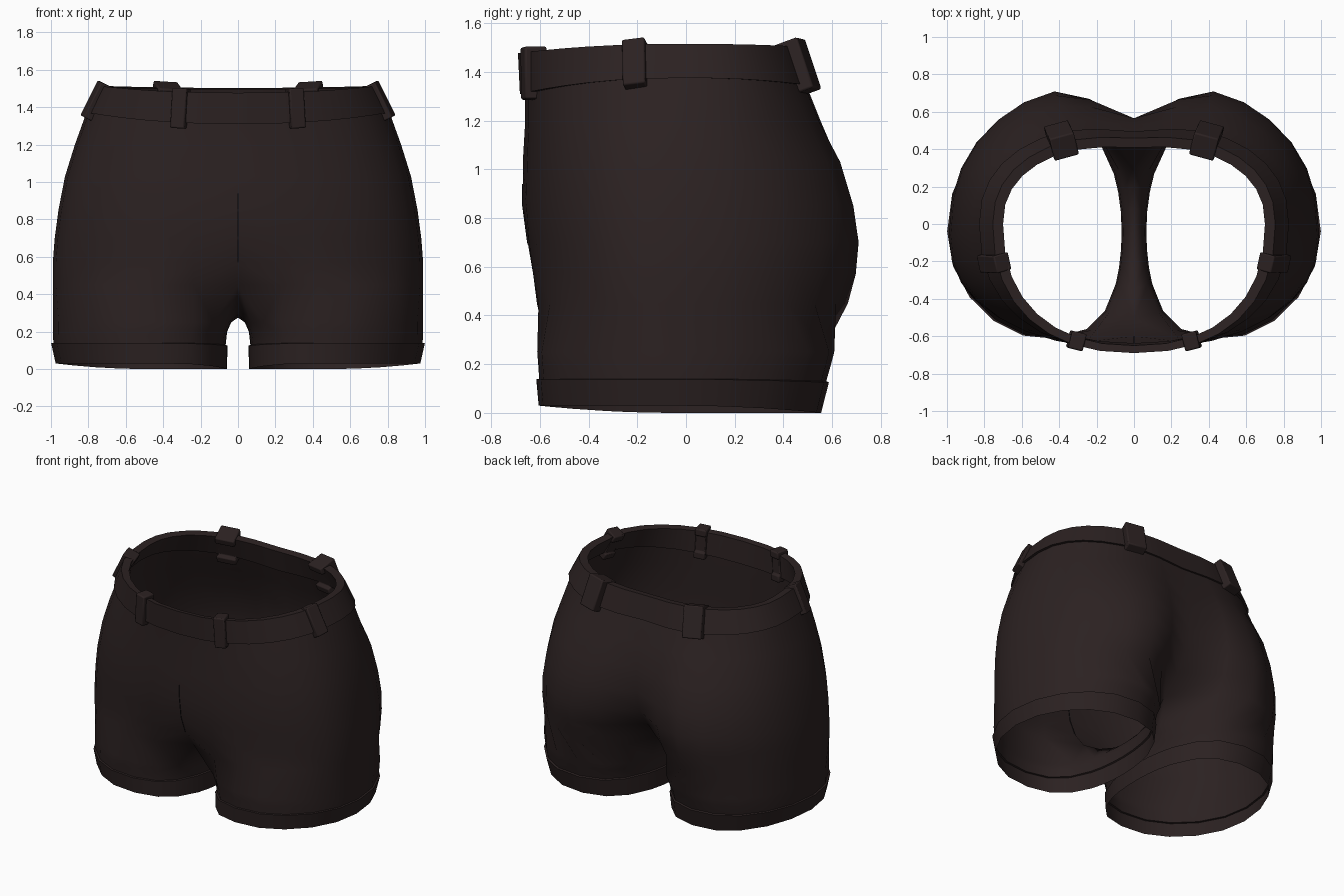
import bpy
import bmesh
from math import sin, cos, pi, exp, radians
from mathutils import Vector

cube = bpy.data.objects.get("Cube")
if cube:
    bpy.data.objects.remove(cube, do_unlink=True)

COLS = 16      # columns from front centre round to back centre
POW = 2 / 2.3  # squareness of the cross-sections


def material(name, rgb):
    m = bpy.data.materials.new(name)
    m.use_nodes = True
    m.diffuse_color = (*rgb, 1)
    bsdf = m.node_tree.nodes["Principled BSDF"]
    bsdf.inputs["Base Color"].default_value = (*rgb, 1)
    bsdf.inputs["Roughness"].default_value = 0.8
    return m


cloth = material("dark brown cloth", (0.0245, 0.0155, 0.0155))
thread = material("black thread", (0.006, 0.005, 0.006))


def finish(name, bm, angle):
    """Turn a half mesh into a smooth-shaded object."""
    mesh = bpy.data.meshes.new(name)
    bm.to_mesh(mesh)
    bm.free()
    mesh.materials.append(cloth)
    mesh.polygons.foreach_set("use_smooth", [True] * len(mesh.polygons))
    mesh.set_sharp_from_angle(angle=radians(angle))
    obj = bpy.data.objects.new(name, mesh)
    bpy.context.collection.objects.link(obj)
    return obj


def mirror(obj):
    mod = obj.modifiers.new("Mirror", "MIRROR")
    mod.merge_threshold = 0.001


def skin(bm, upper, lower, closed=False):
    """Quads between two rows of vertices, upper row first."""
    n = len(upper)
    for i in range(n if closed else n - 1):
        j = (i + 1) % n
        bm.faces.new((upper[i], lower[i], lower[j], upper[j]))


def torso_point(t, z, width, front, back, front_mid, back_mid, yc=0, dip_f=0, dip_b=0):
    """Point on a half section; t runs from 0 (front) to pi (back)."""
    s, c = max(sin(t), 0), cos(t)
    if abs(s) < 1e-6:
        s = 0
    x = width * s ** POW
    if c > 0:
        edge, mid, dip, spread = front, front_mid, dip_f, 0.18
    else:
        edge, mid, dip, spread = back, back_mid, dip_b, 0.24
    y = yc + (edge - yc) * abs(c) ** POW + (mid - edge) * exp(-(x / spread) ** 2)
    return Vector((x, y, z - dip * c * c))


def torso_row(bm, spec):
    return [bm.verts.new(torso_point(pi * i / COLS, *spec)) for i in range(COLS + 1)]


# Leg ring angles: wide outer arc, then the narrow inner side
CROTCH = [(0.20, 0.35), (0.08, 0.295), (-0.05, 0.275), (-0.19, 0.29), (-0.35, 0.35)]
ANGLES = [radians(-150 + 300 * i / COLS) for i in range(COLS + 1)]
ANGLES += [radians(150 + 10 * j) for j in range(1, len(CROTCH) + 1)]
LEG_YC = -0.04


def leg_row(bm, z, inner, outer, front, back, lift=0):
    cx, rx = (inner + outer) / 2, (outer - inner) / 2
    row = []
    for a in ANGLES:
        c, s = cos(a), sin(a)
        across = c if c > 0 else -abs(c) ** 0.75
        x = cx + rx * across - (0.06 if s < 0 else 0.02) * s * s
        y = LEG_YC + s * (back - LEG_YC if s > 0 else LEG_YC - front)
        rise = lift * (max(c, 0) ** 2 + max(-s, 0) ** 2)
        row.append(bm.verts.new((x, y, z + rise)))
    return row


# Body: hips narrowing to the waist, splitting into two legs
HIPS = [
    (1.40, 0.80, -0.655, 0.515, -0.66, 0.475, 0, 0.065, 0.035),
    (1.20, 0.872, -0.655, 0.59, -0.66, 0.53, -0.03),
    (1.03, 0.925, -0.66, 0.69, -0.67, 0.565, -0.05),
    (0.85, 0.96, -0.665, 0.75, -0.67, 0.565, -0.06),
    (0.70, 0.98, -0.655, 0.775, -0.65, 0.53, -0.06),
    (0.57, 0.99, -0.645, 0.765, -0.60, 0.44, -0.06),
    (0.45, 0.99, -0.645, 0.735, -0.51, 0.31, -0.06),
]
bm = bmesh.new()
rows = [torso_row(bm, spec) for spec in HIPS]
for up, low in zip(rows, rows[1:]):
    skin(bm, up, low)
ring = rows[-1] + [bm.verts.new((0, y, z)) for y, z in CROTCH]
LEG_END = (0.13, 0.066, 0.987, -0.604, 0.577, 0.01)
for spec in [(0.25, 0.036, 0.99, -0.612, 0.61),
             (0.20, 0.058, 0.99, -0.608, 0.597), LEG_END]:
    nxt = leg_row(bm, *spec)
    skin(bm, ring, nxt, True)
    ring = nxt
mirror(finish("shorts_body", bm, 80))

# Leg hems: cuffs stepping slightly outward from the leg ends
bm = bmesh.new()
ring = leg_row(bm, *LEG_END)
for spec in [(0.125, 0.057, 0.999, -0.616, 0.588, 0.013),
             (0.0, 0.058, 0.975, -0.606, 0.556, 0.03)]:
    nxt = leg_row(bm, *spec)
    skin(bm, ring, nxt, True)
    ring = nxt
mirror(finish("leg_hems", bm, 40))

# Waistband: outer top, outer bottom, inner bottom, inner top
BAND_TOP = (1.515, 0.755, -0.69, 0.485, -0.69, 0.46, 0, 0.038, 0.012)
BAND_LOW = (1.375, 0.828, -0.682, 0.54, -0.682, 0.495, 0, 0.065, 0.035)
INNER_LOW = (1.375, 0.775, -0.637, 0.485, -0.637, 0.445, 0, 0.065, 0.035)
INNER_TOP = (1.508, 0.70, -0.65, 0.43, -0.65, 0.41, 0, 0.038, 0.012)
bm = bmesh.new()
rows = [torso_row(bm, s) for s in (BAND_TOP, BAND_LOW, INNER_LOW, INNER_TOP)]
for k in range(4):
    skin(bm, rows[k], rows[(k + 1) % 4])
mirror(finish("waistband", bm, 40))


# Belt loops: C-shaped straps hooked over the band
def belt_loop(name, degrees, lean, width, thick, inside):
    t = radians(degrees)
    low = torso_point(t, *BAND_LOW)
    high = torso_point(t + radians(lean), *BAND_TOP)
    up = (high - low).normalized()
    tan = torso_point(t + 0.06, *BAND_LOW) - torso_point(t - 0.06, *BAND_LOW)
    tan.z = 0
    tan = (tan - up * tan.dot(up)).normalized()
    out = tan.cross(up).normalized()
    h = (high - low).length
    base = -0.03
    profile = [(thick, base), (thick, h + 0.02), (inside, h + 0.02), (inside, h - 0.03),
               (-0.056, h - 0.03), (-0.056, 0.02), (inside, 0.02), (inside, base)]
    bm = bmesh.new()
    sides = [[bm.verts.new(low + tan * w + out * r + up * z) for r, z in profile]
             for w in (-width / 2, width / 2)]
    skin(bm, sides[0], sides[1], True)
    bm.faces.new(sides[0])
    bm.faces.new(sides[1][::-1])
    bmesh.ops.recalc_face_normals(bm, faces=bm.faces)
    obj = finish(name, bm, 40)
    bevel = obj.modifiers.new("Bevel", "BEVEL")
    bevel.width = 0.008
    bevel.segments = 2
    mirror(obj)


belt_loop("front_belt_loops", 19.5, 1.5, 0.08, 0.022, -0.072)
belt_loop("side_belt_loops", 75, 0, 0.095, 0.02, -0.07)
belt_loop("back_belt_loops", 154, -1, 0.135, 0.045, -0.085)

# Fly seam: fine thread down the front centre line
curve = bpy.data.curves.new("fly_seam", "CURVE")
curve.dimensions = "3D"
curve.bevel_depth = 0.003
curve.bevel_resolution = 1
path = [(-0.67, 0.94)] + [(s[4], s[0]) for s in HIPS[3:6]]
spline = curve.splines.new("POLY")
spline.points.add(len(path) - 1)
for point, (y, z) in zip(spline.points, path):
    point.co = (0, y, z, 1)
curve.materials.append(thread)
bpy.context.collection.objects.link(bpy.data.objects.new("fly_seam", curve))
